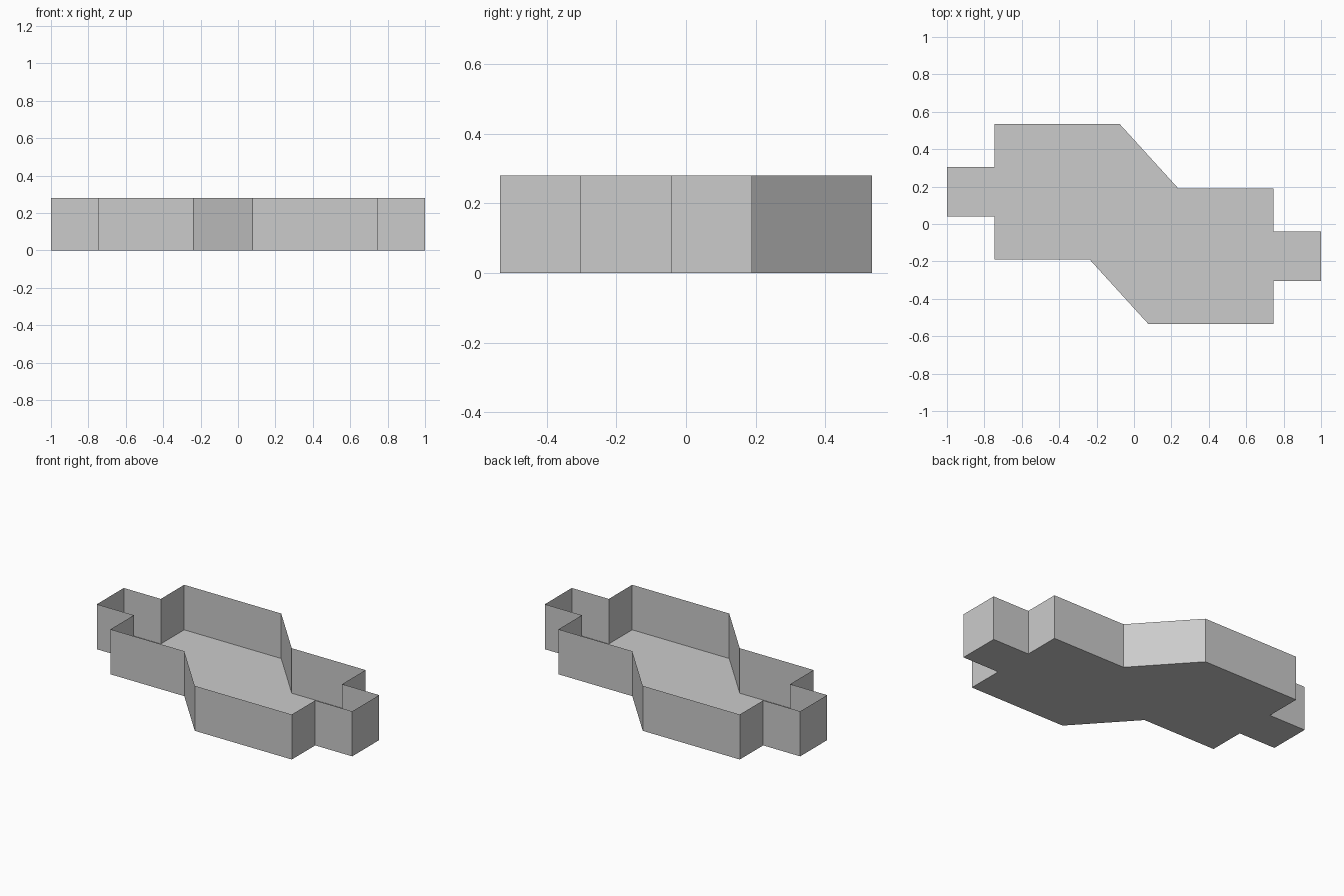
import bpy
import bmesh

HEIGHT = 0.28

cube = bpy.data.objects.get("Cube")
if cube:
    bpy.data.objects.remove(cube, do_unlink=True)

# Single plain material
grey = bpy.data.materials.new("light grey")
grey.use_nodes = True
colour = (0.6, 0.6, 0.6, 1)
grey.diffuse_color = colour
grey.node_tree.nodes["Principled BSDF"].inputs["Base Color"].default_value = colour

# Half of the outline; a half turn gives the other half
half = [(-1, 0.305), (-1, 0.04), (-0.745, 0.04), (-0.745, -0.19),
        (-0.237, -0.19), (0.077, -0.535), (0.745, -0.535), (0.745, -0.305)]
outline = half + [(-x, -y) for x, y in half]

# Open tray: floor, with thin walls raised from its edge
bm = bmesh.new()
low = [bm.verts.new((x, y, 0)) for x, y in outline]
high = [bm.verts.new((x, y, HEIGHT)) for x, y in outline]
bm.faces.new(list(reversed(low)))
for i in range(len(low)):
    j = (i + 1) % len(low)
    bm.faces.new((low[i], low[j], high[j], high[i]))

mesh = bpy.data.meshes.new("open_tray")
bm.to_mesh(mesh)
bm.free()
mesh.materials.append(grey)
tray = bpy.data.objects.new("open_tray", mesh)
bpy.context.collection.objects.link(tray)
